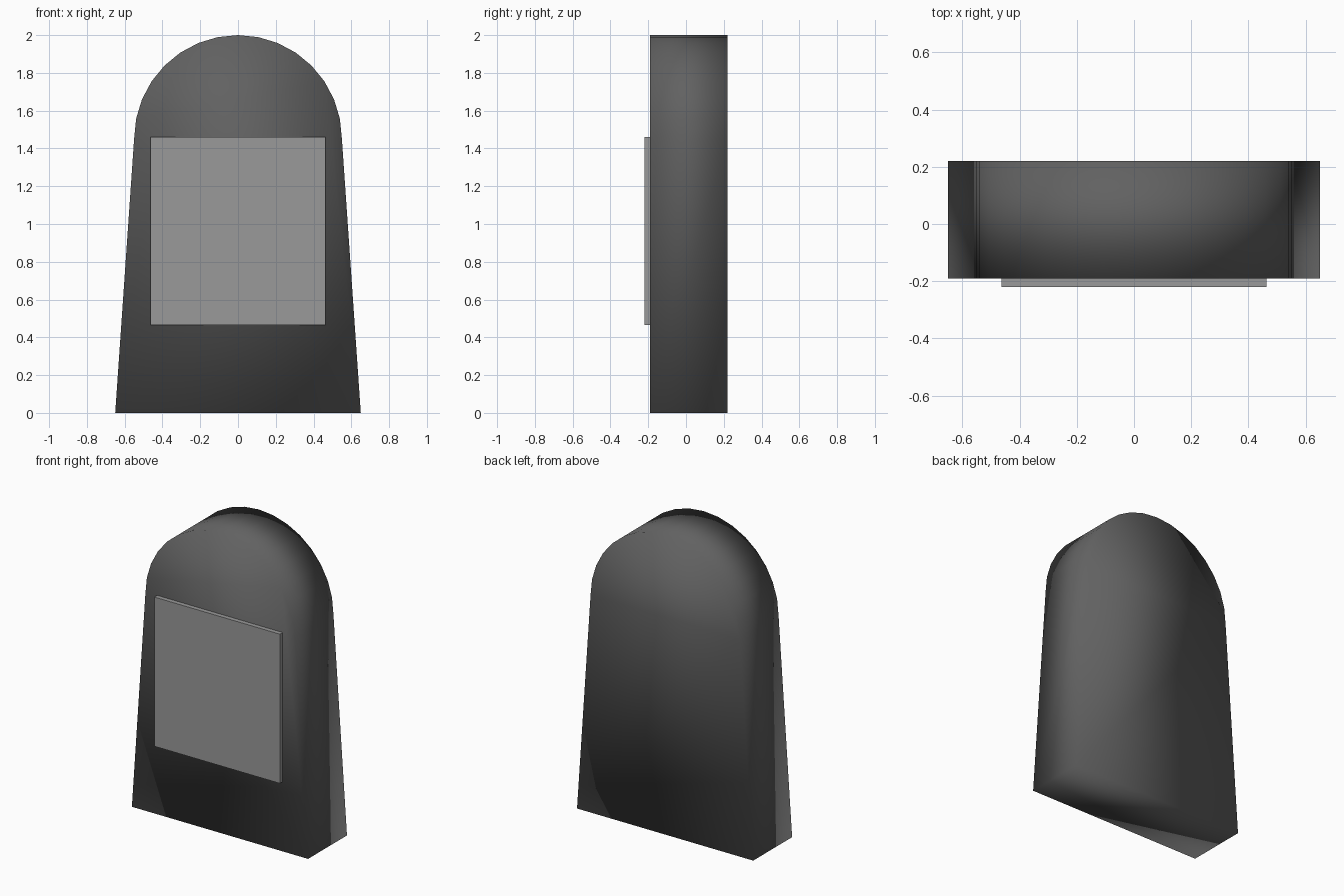
import bpy, bmesh, math

if "Cube" in bpy.data.objects:
    bpy.data.objects.remove(bpy.data.objects["Cube"])


def material(name, value):
    m = bpy.data.materials.new(name)
    m.diffuse_color = (value, value, value, 1)
    m.use_nodes = True
    m.node_tree.nodes["Principled BSDF"].inputs["Base Color"].default_value = m.diffuse_color
    return m


def prism(name, profile, y0, y1, mat, smooth=False):
    """Extrude an x-z profile from y0 to y1."""
    bm = bmesh.new()
    face = bm.faces.new([bm.verts.new((x, y0, z)) for x, z in profile])
    geom = bmesh.ops.extrude_face_region(bm, geom=[face], use_keep_orig=True)["geom"]
    for v in geom:
        if isinstance(v, bmesh.types.BMVert):
            v.co.y = y1
    bmesh.ops.recalc_face_normals(bm, faces=bm.faces[:])
    for f in bm.faces:
        f.smooth = smooth
    mesh = bpy.data.meshes.new(name)
    bm.to_mesh(mesh)
    bm.free()
    mesh.materials.append(mat)
    obj = bpy.data.objects.new(name, mesh)
    bpy.context.collection.objects.link(obj)
    return obj


# Upright slab: tapered sides with a half-round top, softly shaded all over
N, R, CENTRE = 16, 0.55, 1.45
arc = [(R * math.cos(math.pi * i / N), CENTRE + R * math.sin(math.pi * i / N))
       for i in range(N + 1)]
prism("headstone_slab", [(-0.65, 0), (0.65, 0)] + arc, -0.19, 0.22,
      material("dark_stone", 0.12), smooth=True)

# Thin panel on the front face
x, z0, z1 = 0.463, 0.465, 1.46
prism("front_plaque", [(-x, z0), (x, z0), (x, z1), (-x, z1)], -0.22, -0.19,
      material("light_stone", 0.32))
